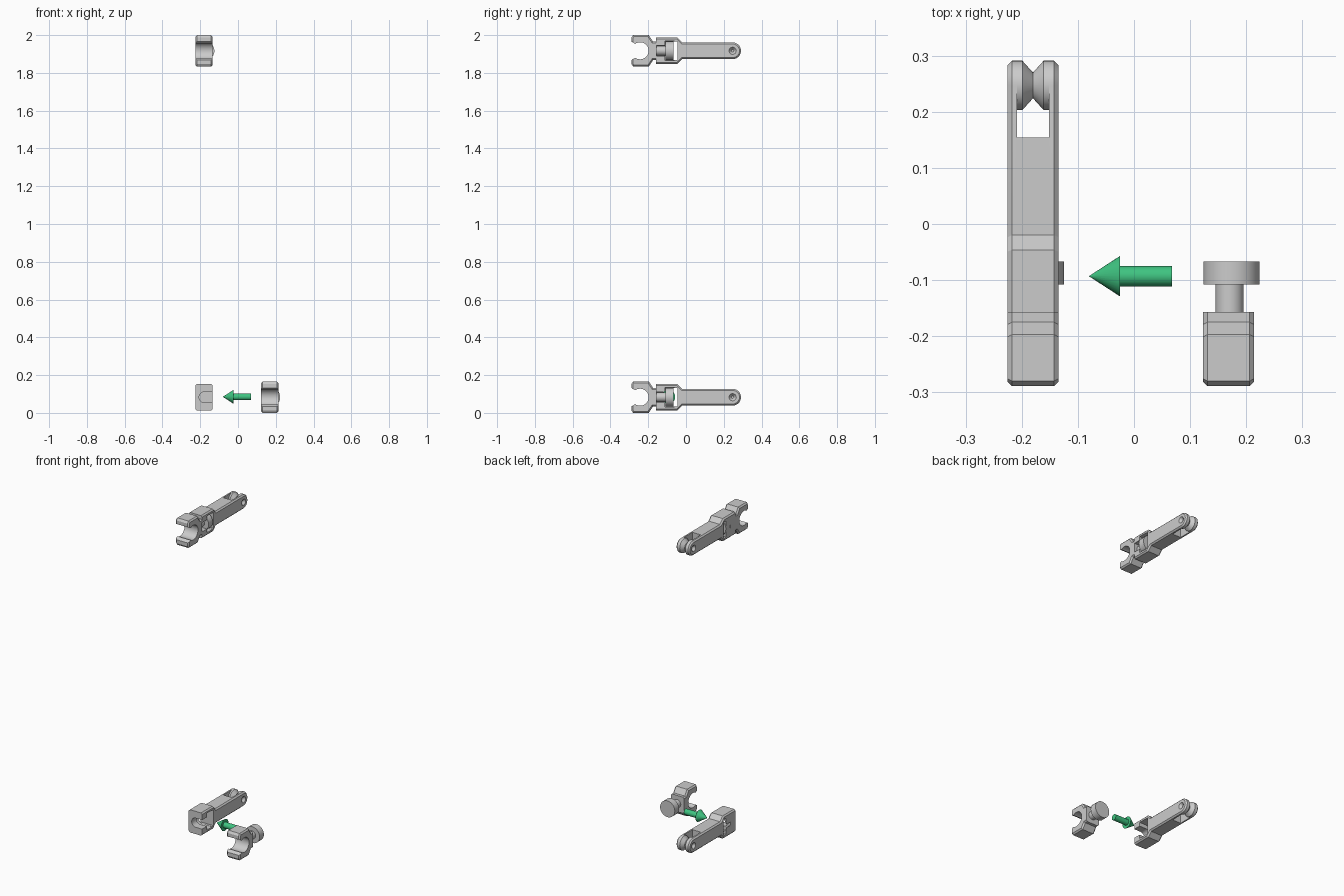
import bpy, bmesh
from math import sin, cos, pi, radians
from mathutils import Vector

if "Cube" in bpy.data.objects:
    bpy.data.objects.remove(bpy.data.objects["Cube"])


def make(name, bm):
    bmesh.ops.recalc_face_normals(bm, faces=bm.faces)
    me = bpy.data.meshes.new(name)
    bm.to_mesh(me)
    bm.free()
    ob = bpy.data.objects.new(name, me)
    bpy.context.collection.objects.link(ob)
    return ob


def prism(name, pts, a, b, axis='x', bevel=0, skip=None):
    """Extrude a profile, (y,z) along x or (x,z) along y, with chamfered end rims."""
    bm = bmesh.new()
    put = (lambda p, t: (t, p[0], p[1])) if axis == 'x' else (lambda p, t: (p[0], t, p[1]))
    f = bm.faces.new([bm.verts.new(put(p, a)) for p in pts])
    r = bmesh.ops.extrude_face_region(bm, geom=[f])
    vs = [v for v in r['geom'] if isinstance(v, bmesh.types.BMVert)]
    bmesh.ops.translate(bm, verts=vs, vec=Vector(put((0, 0), b - a)))
    bmesh.ops.recalc_face_normals(bm, faces=bm.faces)
    if bevel:
        k = 0 if axis == 'x' else 1
        rim = [e for e in bm.edges
               if abs(e.verts[0].co[k] - e.verts[1].co[k]) < 1e-6
               and not (skip is not None and all(abs(v.co.y - skip) < 1e-5 for v in e.verts))]
        bmesh.ops.bevel(bm, geom=rim, offset=bevel, segments=1, profile=0.5, affect='EDGES')
    return make(name, bm)


def lathe(name, prof, axis='x', n=48, c=(0, 0, 0)):
    """Closed solid of revolution; prof lists (position on axis, radius)."""
    bm = bmesh.new()
    rings = []
    for t, r in prof:
        ring = []
        for i in range(n):
            u, w = r * cos(2 * pi * i / n), r * sin(2 * pi * i / n)
            co = (t, u, w) if axis == 'x' else (u, t, w)
            ring.append(bm.verts.new(Vector(co) + Vector(c)))
        rings.append(ring)
    for p, q in zip(rings, rings[1:]):
        for i in range(n):
            bm.faces.new((p[i], p[(i + 1) % n], q[(i + 1) % n], q[i]))
    bm.faces.new(rings[0])
    bm.faces.new(rings[-1])
    return make(name, bm)


def arc(c, r, a0, a1, n=24):
    return [(c[0] + r * cos(radians(a0 + (a1 - a0) * i / n)),
             c[1] + r * sin(radians(a0 + (a1 - a0) * i / n))) for i in range(n + 1)]


def rect(x0, x1, h):
    return [(x0, -h), (x1, -h), (x1, h), (x0, h)]


def u_slot(cx, r):
    return arc((cx, 0), r, 90, 270) + [(0.1, -r), (0.1, r)]


def cut(ob, cutters):
    for c in cutters:
        m = ob.modifiers.new('cut', 'BOOLEAN')
        m.operation, m.solver, m.object = 'DIFFERENCE', 'EXACT', c
    bpy.context.view_layer.update()
    me = bpy.data.meshes.new_from_object(ob.evaluated_get(bpy.context.evaluated_depsgraph_get()))
    ob.modifiers.clear()
    ob.data = me
    for c in cutters:
        bpy.data.objects.remove(c)


def smooth(ob, angle=30):
    ob.data.polygons.foreach_set('use_smooth', [True] * len(ob.data.polygons))
    ob.data.set_sharp_from_angle(angle=radians(angle))


W = 0.0455          # half width of the link
PIVOT = 0.247       # y of the hinge axis

# link arm with stepped housing and rounded fork end
link = prism('link_arm',
             [(-0.158, -0.07), (-0.046, -0.07), (-0.02, -0.044)]
             + arc((PIVOT, 0), 0.044, -90, 90)
             + [(-0.02, 0.044), (-0.046, 0.07), (-0.158, 0.07)],
             -W, W, bevel=0.008, skip=-0.158)
cutters = [
    prism('fork_gap', rect(0.154, 0.4, 0.2), -0.0285, 0.0285),
    prism('stem_slot', u_slot(0.002, 0.028), -0.2, -0.105, 'y'),
    prism('disc_pocket', u_slot(0.005, 0.0515), -0.112, -0.06, 'y'),
    prism('relief_slot', rect(-0.068, -0.045, 0.05), -0.2, 0.2),
]
for s in (-1, 1):
    cutters.append(lathe('dimple', [(s * 0.03, 0.006), (s * 0.05, 0.023)], c=(0, PIVOT, 0)))
cut(link, cutters)

# hourglass hinge roller between the fork prongs
roller = lathe('hinge_roller', [(-0.029, 0.044), (-0.019, 0.044), (0, 0.023),
                                (0.019, 0.044), (0.029, 0.044)], c=(0, PIVOT, 0))

# C-shaped clip jaw
half = [(-0.289, 0.07), (-0.28, 0.083), (-0.197, 0.083), (-0.175, 0.05), (-0.157, 0.05)]
jaw = prism('clip_jaw', half + [(y, -z) for y, z in reversed(half)],
            -W, W, bevel=0.008, skip=-0.157)
mouth = arc((-0.243, 0), 0.045, 125, -125, 40) + [(-0.295, -0.052), (-0.35, -0.052),
                                                  (-0.35, 0.052), (-0.295, 0.052)]
cut(jaw, [prism('mouth', mouth, -0.2, 0.2)])

# stem and locking disc behind the jaw
stem = lathe('clip_stem', [(-0.165, 0.025), (-0.1, 0.025)], 'y', c=(0.002, 0, 0))
disc = lathe('clip_disc', [(-0.108, 0.05), (-0.067, 0.05)], 'y', c=(0.005, 0, 0))

# place one assembled set on top and one separated set below
TOP, LOW = 1.917, 0.083
for parts, low_x in (((link, roller), -0.18), ((jaw, stem, disc), 0.1685)):
    for ob in parts:
        smooth(ob)
        ob.location = (low_x, 0, LOW)
        dup = ob.copy()
        dup.name = ob.name + '_assembled'
        dup.location = (-0.18, 0, TOP)
        bpy.context.collection.objects.link(dup)

# green direction arrow
arrow = lathe('direction_arrow', [(0.068, 0.018), (-0.025, 0.018), (-0.025, 0.036), (-0.08, 0.0003)],
              n=32, c=(0, -0.093, 0.085))
smooth(arrow)
green = bpy.data.materials.new('green')
green.diffuse_color = (0.05, 0.55, 0.22, 1)
green.use_nodes = True
green.node_tree.nodes["Principled BSDF"].inputs["Base Color"].default_value = green.diffuse_color
arrow.data.materials.append(green)
